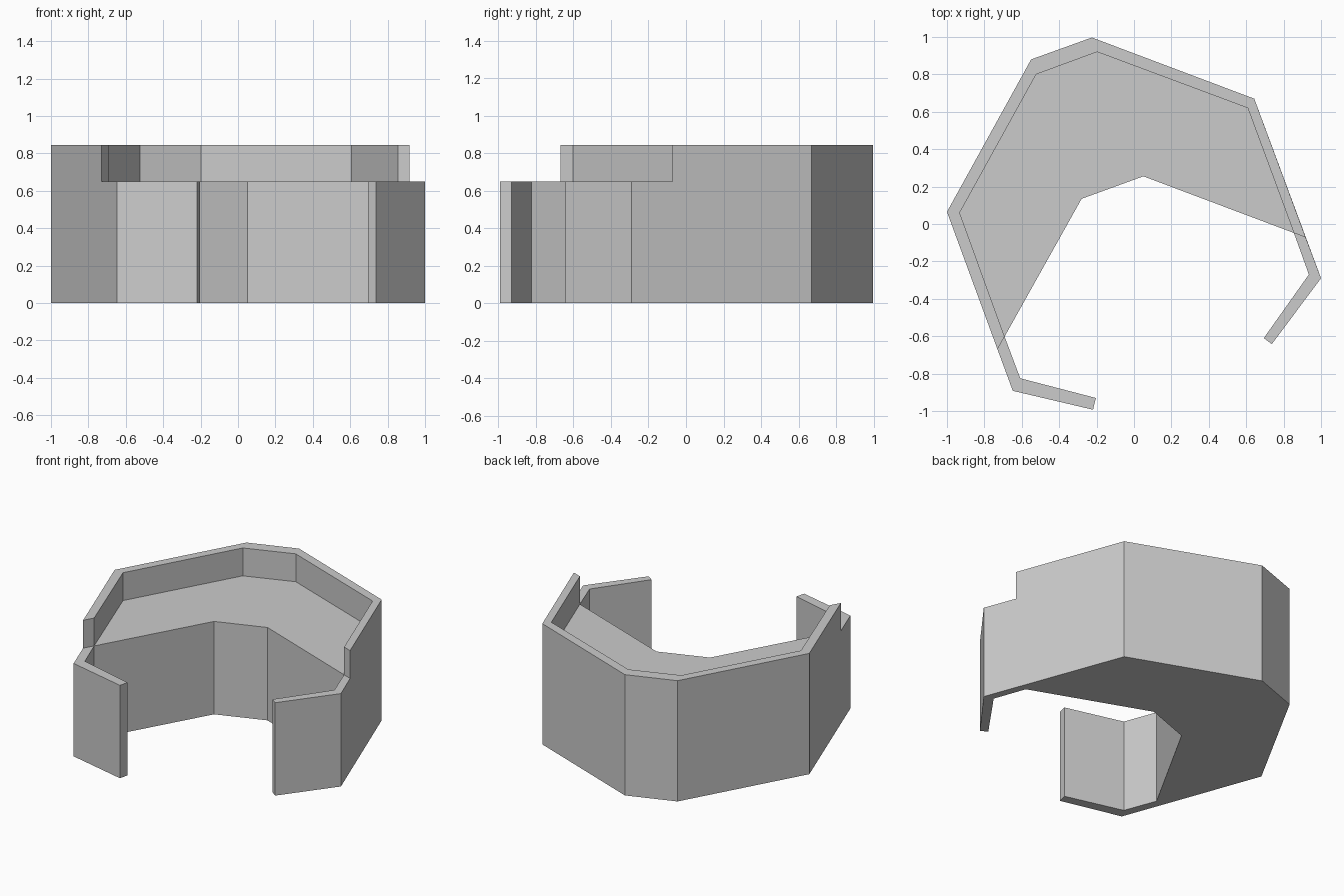
import bpy, bmesh

if "Cube" in bpy.data.objects:
    bpy.data.objects.remove(bpy.data.objects["Cube"])

SEAT_H, BACK_H = 0.65, 0.845

# Plan profiles: wall outside and inside, from left cut to right cut
outer = [(-0.73, -0.67), (-1.0, 0.065), (-0.55, 0.88), (-0.225, 0.997),
         (0.643, 0.67), (0.918, -0.072)]
inner = [(-0.692, -0.602), (-0.932, 0.06), (-0.523, 0.80), (-0.197, 0.92),
         (0.608, 0.62), (0.855, -0.048)]
seat_front = [(0.05, 0.255), (-0.28, 0.135)]
# Arm points: outer corner, outer tip, inner tip, inner corner
left_arm = [(-0.648, -0.892), (-0.219, -0.993), (-0.204, -0.93), (-0.608, -0.825)]
right_arm = [(1.0, -0.29), (0.737, -0.642), (0.694, -0.61), (0.935, -0.27)]

bm = bmesh.new()


def verts(points):
    return [bm.verts.new((x, y, 0)) for x, y in points]


def raise_faces(faces, height, keep):
    """Extrude faces straight up and return the new top faces."""
    res = bmesh.ops.extrude_face_region(bm, geom=faces, use_keep_orig=keep)["geom"]
    bmesh.ops.translate(bm, vec=(0, 0, height),
                        verts=[g for g in res if isinstance(g, bmesh.types.BMVert)])
    if not keep:
        bmesh.ops.delete(bm, geom=[f for f in faces if f.is_valid], context='FACES_ONLY')
    return [g for g in res if isinstance(g, bmesh.types.BMFace)]


# Floor plan split into seat, backrest rim and two arms
out, inn = verts(outer), verts(inner)
plan = [bm.faces.new(inn + verts(seat_front)),
        bm.faces.new(out + inn[::-1]),
        bm.faces.new([out[0]] + verts(left_arm) + [inn[0]]),
        bm.faces.new([out[-1]] + verts(right_arm) + [inn[-1]])]
bmesh.ops.recalc_face_normals(bm, faces=plan)

# Raise everything to seat height, then only the rim to form the backrest
tops = raise_faces(plan, SEAT_H, True)
rim = [f for f in tops if len(f.verts) == 12]
raise_faces(rim, BACK_H - SEAT_H, False)

# Merge flat walls
bmesh.ops.recalc_face_normals(bm, faces=bm.faces)
bmesh.ops.dissolve_limit(bm, angle_limit=0.02, verts=bm.verts, edges=bm.edges)
bmesh.ops.recalc_face_normals(bm, faces=bm.faces)

mesh = bpy.data.meshes.new("curved_bench")
bm.to_mesh(mesh)
bm.free()
bpy.context.collection.objects.link(bpy.data.objects.new("curved_bench", mesh))
